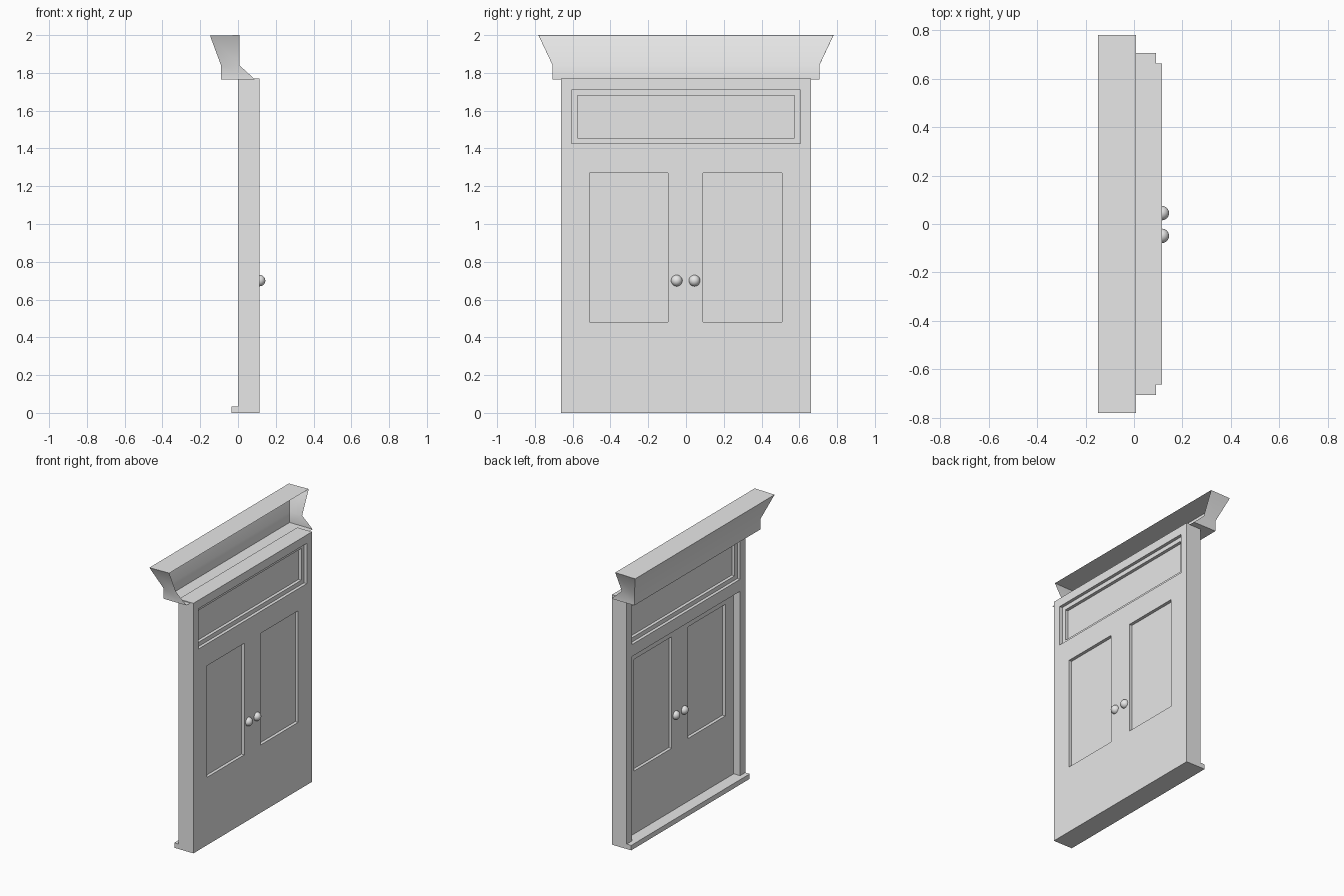
import bpy, bmesh
from mathutils import Matrix

cube = bpy.data.objects.get("Cube")
if cube:
    bpy.data.objects.remove(cube, do_unlink=True)

grey = bpy.data.materials.new("plain grey")
grey.use_nodes = True
colour = (0.8, 0.8, 0.8, 1)
grey.diffuse_color = colour
grey.node_tree.nodes["Principled BSDF"].inputs["Base Color"].default_value = colour


def finish(name, bm):
    bmesh.ops.recalc_face_normals(bm, faces=bm.faces)
    mesh = bpy.data.meshes.new(name)
    bm.to_mesh(mesh)
    bm.free()
    mesh.materials.append(grey)
    ob = bpy.data.objects.new(name, mesh)
    bpy.context.collection.objects.link(ob)
    return ob


def activate(ob):
    bpy.ops.object.select_all(action='DESELECT')
    ob.select_set(True)
    bpy.context.view_layer.objects.active = ob


def box(name, x, y, z):
    bm = bmesh.new()
    bmesh.ops.create_cube(bm, size=1)
    for v in bm.verts:
        for i, (low, high) in enumerate((x, y, z)):
            v.co[i] = high if v.co[i] > 0 else low
    return finish(name, bm)


def carve(target, x, y, z):
    cutter = box("cutter", x, y, z)
    cutter.hide_render = True
    activate(target)
    mod = target.modifiers.new("carve", 'BOOLEAN')
    mod.operation = 'DIFFERENCE'
    mod.solver = 'EXACT'
    mod.object = cutter
    bpy.ops.object.modifier_apply(modifier=mod.name)
    bpy.data.objects.remove(cutter, do_unlink=True)


HALF, OPENING, FACE, DOOR_BACK = 0.663, 0.605, 0.115, 0.05

# Door and surround: one block, carved from both sides
door = box("door_and_frame", (0, FACE), (-HALF, HALF), (0, 1.77))
carve(door, (-1, DOOR_BACK), (-OPENING, OPENING), (0.035, 1.34))

# Stepped transom recess
for depth, y, z in ((0.022, OPENING, (1.425, 1.71)), (0.044, 0.575, (1.455, 1.68))):
    carve(door, (-1, depth), (-y, y), z)
    carve(door, (FACE - depth, 1), (-y, y), z)

# Sunken door panels
for y in ((-0.512, -0.094), (0.09, 0.508)):
    carve(door, (-1, DOOR_BACK + 0.022), y, (0.48, 1.27))
    carve(door, (FACE - 0.022, 1), y, (0.48, 1.27))

# Sill
box("sill", (-0.035, 0), (-HALF, HALF), (0, 0.035))

# Knobs on both faces
for side, y in (("right", -0.049), ("left", 0.045)):
    for face, x in (("outer", DOOR_BACK), ("inner", FACE)):
        bm = bmesh.new()
        bmesh.ops.create_uvsphere(bm, u_segments=16, v_segments=10, radius=0.03,
                                  matrix=Matrix.Translation((x, y, 0.7)))
        knob = finish(f"{face}_knob_{side}", bm)
        activate(knob)
        bpy.ops.object.shade_smooth()

# Cornice: flared shell with an open back
bm = bmesh.new()
rings = []
for z, front, back, y in ((1.765, -0.09, 0.09, 0.706),
                          (1.84, -0.09, 0.008, 0.706),
                          (1.997, -0.148, 0.008, 0.78)):
    rings.append([bm.verts.new(p) for p in
                  ((back, -y, z), (front, -y, z), (front, y, z), (back, y, z))])
for low, high in zip(rings, rings[1:]):
    for i in range(3):
        bm.faces.new((low[i], low[i + 1], high[i + 1], high[i]))
bm.faces.new(rings[0])
bm.faces.new(rings[-1])
for v in rings[-1]:
    if v.co.x > 0:
        v.co.z = 2
cornice = finish("cornice", bm)
activate(cornice)
bpy.ops.object.shade_smooth_by_angle()
